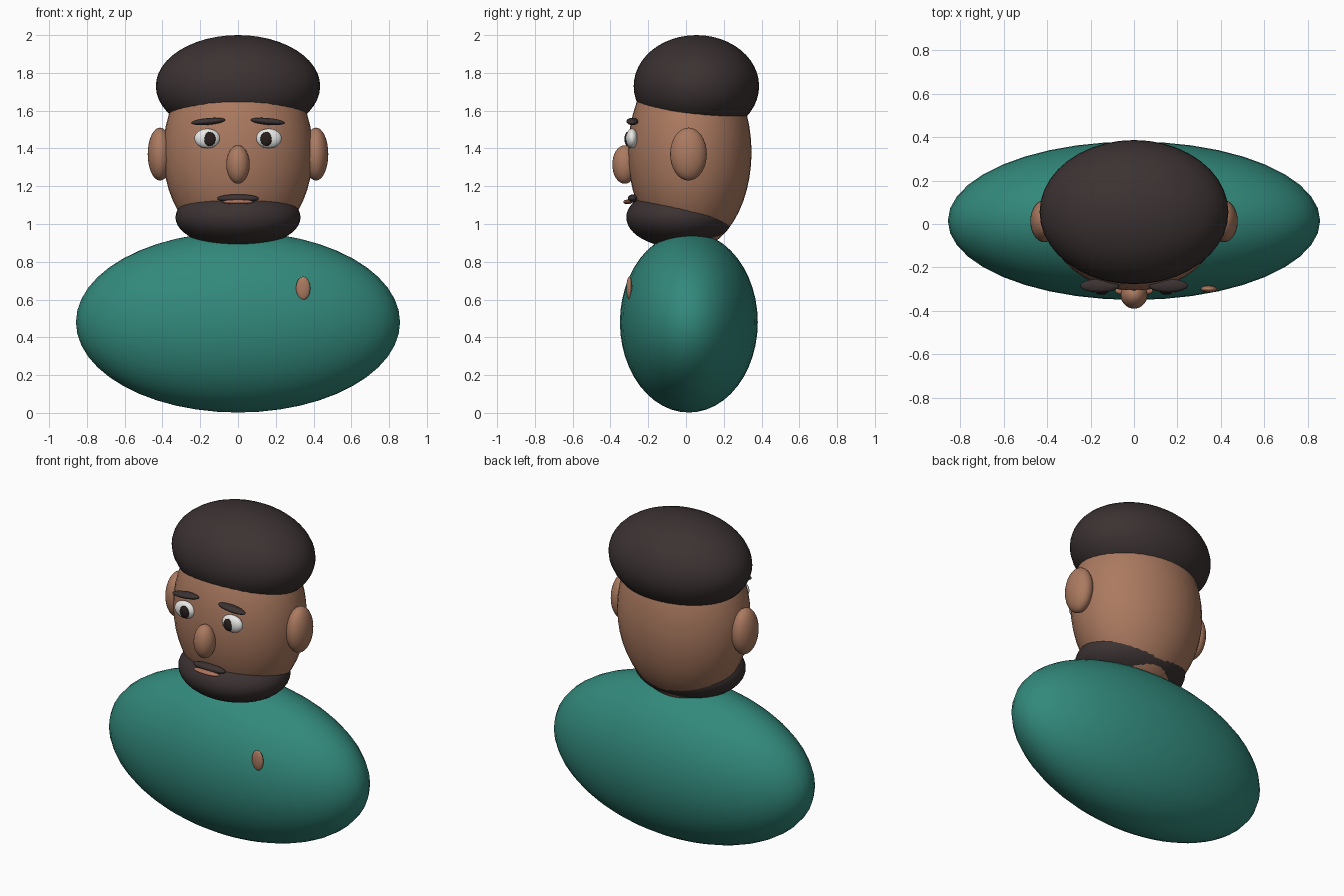
import bpy, bmesh, math
from mathutils import Matrix

if "Cube" in bpy.data.objects:
    bpy.data.objects.remove(bpy.data.objects["Cube"])


def material(name, rgb):
    m = bpy.data.materials.new(name)
    m.diffuse_color = (*rgb, 1)
    m.use_nodes = True
    m.node_tree.nodes["Principled BSDF"].inputs["Base Color"].default_value = m.diffuse_color
    return m


SKIN = material("brown skin", (0.41, 0.195, 0.117))
HAIR = material("dark hair", (0.045, 0.032, 0.032))
TEAL = material("teal cloth", (0.032, 0.25, 0.20))
WHITE = material("eye white", (0.80, 0.80, 0.79))
BLACK = material("pupil black", (0.02, 0.013, 0.012))
LIP = material("lip", (0.42, 0.17, 0.105))


def ellipsoid(name, center, radii, mat, tilt=0, segs=40, rings=24):
    """Smooth ellipsoid, tilted by degrees around the front-back axis."""
    bm = bmesh.new()
    shape = (Matrix.Translation(center)
             @ Matrix.Rotation(math.radians(tilt), 4, 'Y')
             @ Matrix.Diagonal((*radii, 1)))
    bmesh.ops.create_uvsphere(bm, u_segments=segs, v_segments=rings,
                              radius=1, matrix=shape)
    for f in bm.faces:
        f.smooth = True
    me = bpy.data.meshes.new(name)
    bm.to_mesh(me)
    bm.free()
    me.materials.append(mat)
    ob = bpy.data.objects.new(name, me)
    bpy.context.collection.objects.link(ob)
    return ob


# Body and head masses
ellipsoid("torso", (0, 0.015, 0.48), (0.858, 0.365, 0.478), TEAL)
ellipsoid("head", (0, 0.02, 1.38), (0.397, 0.327, 0.52), SKIN)
ellipsoid("hair", (0, 0.055, 1.73), (0.435, 0.332, 0.27), HAIR)
ellipsoid("beard", (0, -0.035, 1.035), (0.331, 0.281, 0.16), HAIR)

# Centre face
ellipsoid("nose", (0, -0.325, 1.315), (0.062, 0.065, 0.102), SKIN, segs=28, rings=16)
ellipsoid("mustache", (0, -0.28, 1.135), (0.11, 0.028, 0.022), HAIR, segs=28, rings=16)
ellipsoid("lip", (0, -0.308, 1.117), (0.088, 0.024, 0.012), LIP, segs=28, rings=16)

# Paired features
for side, s in (("left", -1), ("right", 1)):
    ellipsoid(side + "_ear", (s * 0.413, 0.013, 1.37), (0.065, 0.097, 0.14), SKIN,
              segs=28, rings=16)
    ellipsoid(side + "_eye", (s * 0.163, -0.286, 1.453), (0.068, 0.032, 0.052), WHITE,
              segs=28, rings=16)
    ellipsoid(side + "_pupil", (s * 0.15, -0.31, 1.45), (0.031, 0.016, 0.037), BLACK,
              segs=24, rings=14)
    ellipsoid(side + "_eyebrow", (s * 0.158, -0.284, 1.543), (0.091, 0.031, 0.018), HAIR,
              tilt=s * 5, segs=28, rings=16)

# Chest badge
ellipsoid("chest_badge", (0.345, -0.30, 0.66), (0.038, 0.016, 0.062), SKIN,
          segs=24, rings=14)
